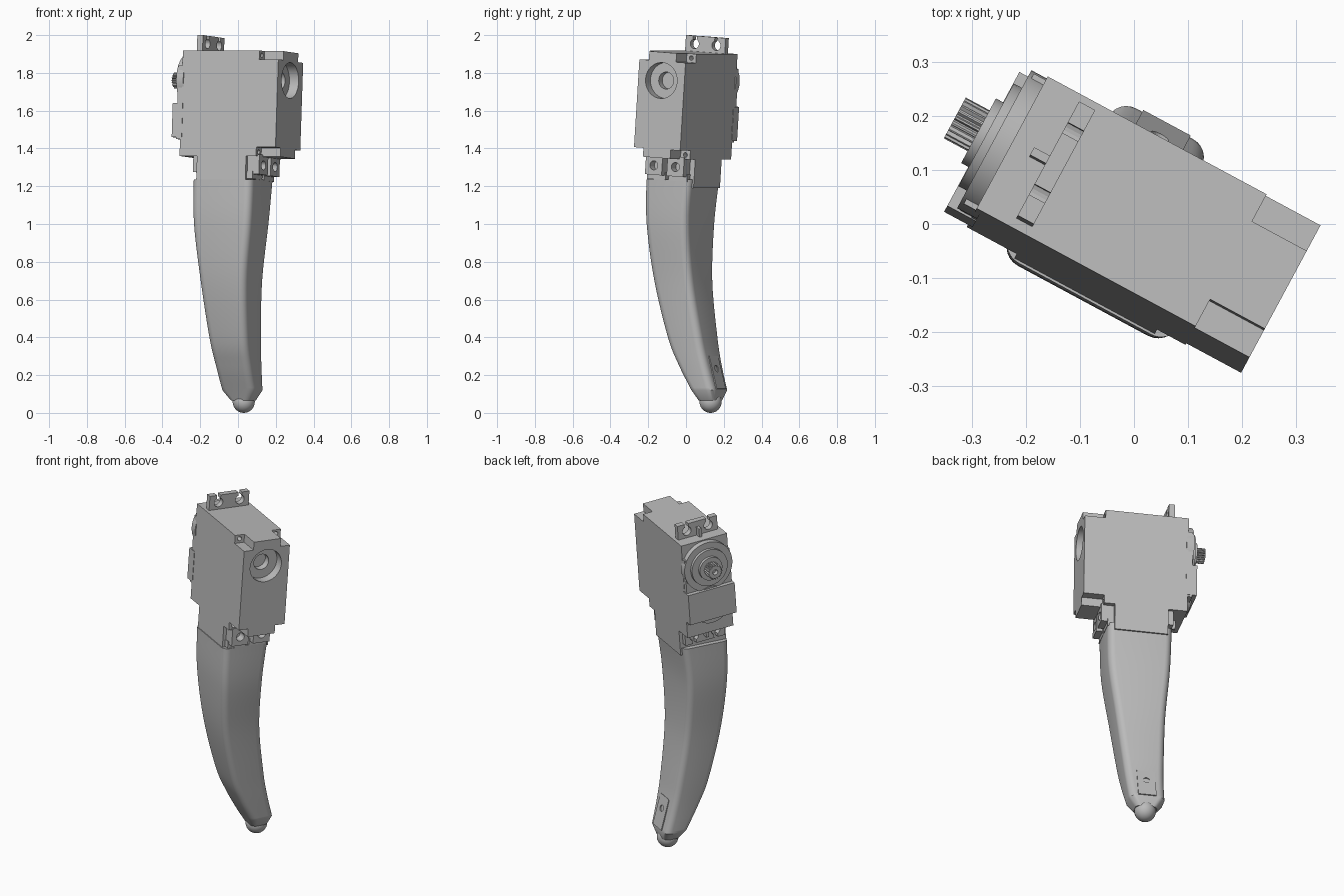
import bpy, bmesh
from math import sin, cos, pi, radians
from mathutils import Matrix, Vector

if "Cube" in bpy.data.objects:
    bpy.data.objects.remove(bpy.data.objects["Cube"])

grey = bpy.data.materials.new("light grey plastic")
grey.use_nodes = True
grey.diffuse_color = (0.5, 0.5, 0.5, 1)
grey.node_tree.nodes["Principled BSDF"].inputs["Base Color"].default_value = (0.5, 0.5, 0.5, 1)

# Leg frame is turned about z; the motor frame also leans back a little
LEG = Matrix.Rotation(radians(-28.3), 4, 'Z')
MOTOR = LEG @ Matrix.Translation((0, 0.0065, 1.63)) @ Matrix.Rotation(radians(-4), 4, 'X')
AXLE_W = 0.13


def make(name, bm, frame):
    bmesh.ops.recalc_face_normals(bm, faces=bm.faces)
    mesh = bpy.data.meshes.new(name)
    bm.to_mesh(mesh)
    bm.free()
    mesh.materials.append(grey)
    obj = bpy.data.objects.new(name, mesh)
    bpy.context.collection.objects.link(obj)
    obj.matrix_world = frame
    return obj


def prism(name, outline, u0, u1, frame=MOTOR):
    """Extrude a (v, w) outline along u."""
    bm = bmesh.new()
    face = bm.faces.new([bm.verts.new((u0, v, w)) for v, w in outline])
    ext = bmesh.ops.extrude_face_region(bm, geom=[face])["geom"]
    bmesh.ops.translate(bm, vec=(u1 - u0, 0, 0),
                        verts=[g for g in ext if isinstance(g, bmesh.types.BMVert)])
    return make(name, bm, frame)


def box(name, u0, u1, v0, v1, w0, w1, frame=MOTOR):
    return prism(name, [(v0, w0), (v1, w0), (v1, w1), (v0, w1)], u0, u1, frame)


def disc(name, r, u0, u1, v=0.0, w=AXLE_W, n=40, inner=None):
    """Round bar along u; with an inner radius it becomes toothed."""
    pts = []
    for i in range(n):
        rad = inner if inner and i % 4 > 1 else r
        pts.append((v + rad * cos(2 * pi * i / n), w + rad * sin(2 * pi * i / n)))
    return prism(name, pts, u0, u1)


def cut(obj, cutters):
    for c in cutters:
        mod = obj.modifiers.new("cut", 'BOOLEAN')
        mod.object, mod.operation, mod.solver = c, 'DIFFERENCE', 'EXACT'
    bpy.context.view_layer.update()
    result = bpy.data.meshes.new_from_object(
        obj.evaluated_get(bpy.context.evaluated_depsgraph_get()))
    obj.modifiers.clear()
    obj.data = result
    for c in cutters:
        bpy.data.objects.remove(c)


def smooth(*objs):
    bpy.ops.object.select_all(action='DESELECT')
    for o in objs:
        o.select_set(True)
    bpy.context.view_layer.objects.active = objs[0]
    bpy.ops.object.shade_smooth_by_angle(angle=radians(35))


# Motor housing with an axle pocket and four notched corners
housing = box("motor_housing", -0.27, 0.305, -0.139, 0.139, -0.28, 0.28)
cutters = [disc("pocket_cutter", 0.095, 0.25, 0.4), disc("bore_cutter", 0.045, 0.21, 0.4)]
for sv in (-1, 1):
    for sw in (-1, 1):
        va, vb = sorted((sv * 0.082, sv * 0.2))
        wa, wb = sorted((sw * 0.233, sw * 0.35))
        cutters.append(box("notch_cutter", 0.19, 0.4, va, vb, wa, wb))
        cutters.append(disc("screw_cutter", 0.012, 0.15, 0.2, sv * 0.11, sw * 0.257, 16))
cut(housing, cutters)
smooth(housing)

# Gear side: cover, raised discs, lower plate and toothed shaft
box("gear_cover", -0.295, -0.26, -0.137, 0.137, -0.19, 0.2)
box("lower_cover_plate", -0.32, -0.26, -0.141, 0.141, -0.18, 0.0)
smooth(disc("cover_foot", 0.11, -0.305, -0.26, 0, -0.1),
       disc("gear_disc", 0.145, -0.302, -0.26, n=64),
       disc("middle_disc", 0.108, -0.319, -0.29, n=48),
       disc("shaft_collar", 0.068, -0.335, -0.3))
shaft = disc("toothed_shaft", 0.043, -0.385, -0.32, n=80, inner=0.036)
cut(shaft, [disc("shaft_bore_cutter", 0.015, -0.4, -0.36, n=20)])

# Slotted mounting ears above and below the housing, each with a rib
for name, s in (("upper", 1), ("lower", -1)):
    wa, wb = sorted((s * 0.27, s * 0.363))
    ear = box(name + "_ear", -0.197, -0.163, -0.12, 0.12, wa, wb)
    cutters = []
    for v in (-0.065, 0.065):
        cutters.append(disc("hole_cutter", 0.026, -0.3, -0.1, v, s * 0.32, 24))
        wa, wb = sorted((s * 0.325, s * 0.4))
        cutters.append(box("slot_cutter", -0.3, -0.1, v - 0.011, v + 0.011, wa, wb))
    cut(ear, cutters)
    wa, wb = sorted((s * 0.27, s * 0.33))
    box(name + "_ear_rib", -0.23, -0.19, -0.008, 0.008, wa, wb)

# Neck between housing and leg, with two drilled clips
box("neck", -0.165, 0.13, -0.139, 0.139, -0.43, -0.27)
for v, name in ((-0.07, "front_clip"), (0.06, "back_clip")):
    clip = box(name, 0.12, 0.2, v - 0.05, v + 0.05, -0.375, -0.27)
    cut(clip, [disc("clip_cutter", 0.024, 0.15, 0.3, v, -0.325, 24)])
    box(name + "_base", 0.1, 0.165, v - 0.055, v + 0.055, -0.4, -0.36)

# Curved leg: height, centre u, centre v, half width, half depth
SECTIONS = [Vector(s) for s in (
    (1.235, -0.0145, -0.027, 0.178, 0.138),
    (1.0, -0.0176, -0.043, 0.171, 0.126),
    (0.7, -0.024, -0.029, 0.138, 0.115),
    (0.4, -0.03, 0.024, 0.115, 0.102),
    (0.25, -0.033, 0.069, 0.105, 0.087),
    (0.12, -0.038, 0.12, 0.098, 0.07))]


def spline(a, b, c, d, t):
    return 0.5 * (2 * b + (c - a) * t + (2 * a - 5 * b + 4 * c - d) * t * t
                  + (3 * b - a - 3 * c + d) * t ** 3)


rows = []
last = len(SECTIONS) - 1
for i in range(last):
    a, b = SECTIONS[max(i - 1, 0)], SECTIONS[i]
    c, d = SECTIONS[i + 1], SECTIONS[min(i + 2, last)]
    rows += [spline(a, b, c, d, t / 6) for t in range(6)]
rows.append(SECTIONS[-1])
rows.append(Vector((0.066, -0.036, 0.127, 0.06, 0.05)))

bm = bmesh.new()
rings = []
for z, cu, cv, a, b in rows:
    r = min(0.038, 0.6 * b)
    ring = []
    for k, (su, sv) in enumerate(((1, 1), (-1, 1), (-1, -1), (1, -1))):
        for j in range(7):
            ang = (k + j / 6) * pi / 2
            ring.append(bm.verts.new((cu + su * (a - r) + r * cos(ang),
                                      cv + sv * (b - r) + r * sin(ang), z)))
    rings.append(ring)
for low, high in zip(rings, rings[1:]):
    for i in range(len(low)):
        j = (i + 1) % len(low)
        bm.faces.new((low[i], low[j], high[j], high[i]))
bm.faces.new(rings[0])
bm.faces.new(rings[-1])
smooth(make("leg", bm, LEG))

# Ball foot
bm = bmesh.new()
bmesh.ops.create_uvsphere(bm, u_segments=32, v_segments=16, radius=0.059)
smooth(make("ball_foot", bm, LEG @ Matrix.Translation((-0.035, 0.129, 0.059))))

# Drilled plate on the back of the ankle
frame = LEG @ Matrix.Translation((-0.035, 0.159, 0.212)) @ Matrix.Rotation(radians(15), 4, 'X')
plate = box("ankle_plate", -0.05, 0.05, -0.02, 0.012, -0.09, 0.09, frame)
bm = bmesh.new()
bmesh.ops.create_cone(bm, cap_ends=True, segments=24, radius1=0.018, radius2=0.018, depth=0.04,
                      matrix=Matrix.Translation((0, 0.018, 0.02)) @ Matrix.Rotation(pi / 2, 4, 'X'))
cut(plate, [make("plate_hole_cutter", bm, frame)])
